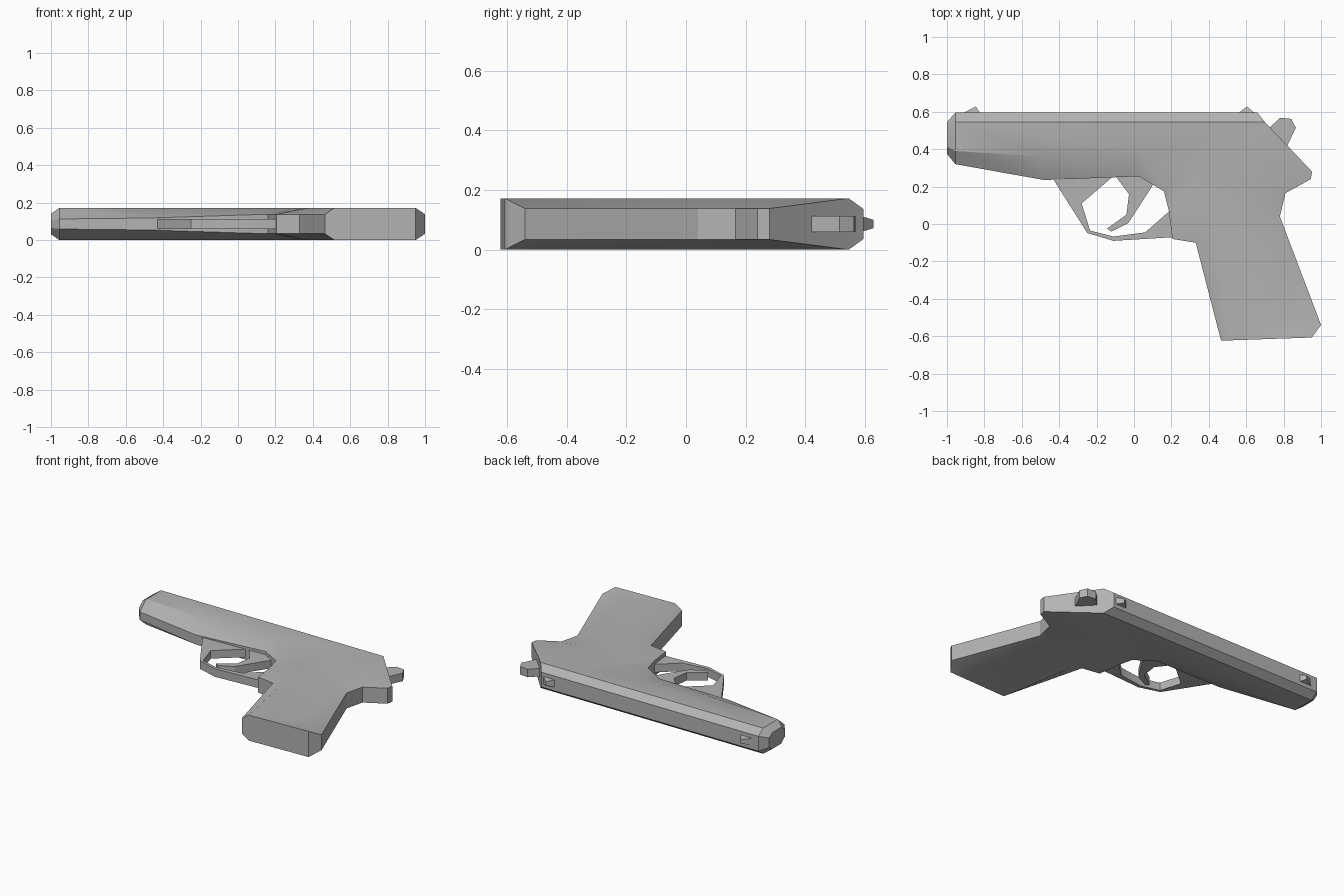
import bpy, bmesh

if "Cube" in bpy.data.objects:
    bpy.data.objects.remove(bpy.data.objects["Cube"], do_unlink=True)

MID = 0.086   # centre plane, also the full half thickness
CORE = 0.052  # half thickness along the outer rim
THIN = 0.027  # half thickness of guard, trigger and hammer

metal = bpy.data.materials.new("plain_grey")
metal.use_nodes = True
grey = (0.45, 0.45, 0.45, 1)
metal.diffuse_color = grey
metal.node_tree.nodes["Principled BSDF"].inputs["Base Color"].default_value = grey


class Builder:
    """Collects faces, sharing equal corners and skipping collapsed ones."""

    def __init__(self):
        self.bm, self.cache = bmesh.new(), {}

    def face(self, points):
        verts = []
        for p in points:
            key = tuple(round(v, 4) for v in p)
            if key not in self.cache:
                self.cache[key] = self.bm.verts.new(key)
            if self.cache[key] not in verts:
                verts.append(self.cache[key])
        if len(verts) > 2 and not self.bm.faces.get(verts):
            self.bm.faces.new(verts)

    def finish(self, name):
        bmesh.ops.recalc_face_normals(self.bm, faces=self.bm.faces[:])
        big = [f for f in self.bm.faces if len(f.verts) > 4]
        bmesh.ops.triangulate(self.bm, faces=big)
        mesh = bpy.data.meshes.new(name)
        self.bm.to_mesh(mesh)
        self.bm.free()
        mesh.materials.append(metal)
        obj = bpy.data.objects.new(name, mesh)
        bpy.context.collection.objects.link(obj)
        bpy.ops.object.select_all(action="DESELECT")
        obj.select_set(True)
        bpy.context.view_layer.objects.active = obj
        bpy.ops.object.shade_smooth_by_angle(angle=0.52)
        return obj


def plate(name, outline):
    """Upright-sided plate; each point is x, y and an optional half thickness."""
    b = Builder()
    pts = [(p[0], p[1], p[2] if len(p) > 2 else THIN) for p in outline]
    low = [(x, y, MID - w) for x, y, w in pts]
    high = [(x, y, MID + w) for x, y, w in pts]
    b.face(low)
    b.face(high)
    for i in range(len(pts)):
        j = (i + 1) % len(pts)
        b.face([low[i], low[j], high[j], high[i]])
    return b.finish(name)


# Slide, frame and grip: outer rim x, y, half thickness, then inner full-width x, y
rim = [
    (-.955, .595, .05, -.955, .545),
    (.66, .595, .05, .70, .545),
    (.70, .545, MID, .70, .545),
    (.952, .28, CORE, .70, .45),
    (.945, .24, CORE, .68, .35),
    (.81, .165, CORE, .63, .20),
    (.78, .04, CORE, .62, .04),
    (1.0, -.54, CORE, .80, -.50),
    (.95, -.607, MID, .95, -.607),
    (.515, -.622, MID, .515, -.622),
    (.465, -.622, CORE, .515, -.622),
    (.33, -.10, CORE, .42, -.10),
    (.205, -.08, CORE, .38, .10),
    (.187, .067, CORE, .35, .17),
    (.16, .175, CORE, .30, .28),
    (.025, .255, .048, .03, .38),
    (-.48, .235, .032, -.48, .36),
    (-.955, .32, THIN, -.955, .39),
]
body = Builder()
for side in (-1, 1):
    body.face([(r[3], r[4], MID + side * MID) for r in rim])
for i, a in enumerate(rim):
    c = rim[(i + 1) % len(rim)]
    body.face([(a[0], a[1], MID - a[2]), (c[0], c[1], MID - c[2]),
               (c[0], c[1], MID + c[2]), (a[0], a[1], MID + a[2])])
    for side in (-1, 1):
        body.face([(a[0], a[1], MID + side * a[2]), (c[0], c[1], MID + side * c[2]),
                   (c[3], c[4], MID + side * MID), (a[3], a[4], MID + side * MID)])
body.finish("slide_frame_and_grip")


# Muzzle: tapered eight-sided nose
def octagon(x, levels):
    return ([(x, y, MID + w) for y, w in levels]
            + [(x, y, MID - w) for y, w in reversed(levels)])


base = octagon(-.955, [(.595, .05), (.545, MID), (.39, MID), (.32, THIN)])
nose = octagon(-1, [(.545, .032), (.51, .055), (.415, .055), (.375, .02)])
muzzle = Builder()
muzzle.face(nose)
muzzle.face(base)
for i in range(8):
    j = (i + 1) % 8
    muzzle.face([base[i], base[j], nose[j], nose[i]])
muzzle.finish("muzzle")

# Trigger guard loop
plate("trigger_guard", [
    (-.445, .26), (-.25, -.048), (-.11, -.09), (.22, -.07), (.22, .09),
    (.187, .067), (.06, -.045), (-.11, -.067), (-.235, -.035),
    (-.28, .11), (-.10, .265)])

# Curved trigger
plate("trigger", [
    (-.11, .27), (-.027, .16), (-.04, .05), (-.145, -.025), (-.12, -.04),
    (-.03, .005), (.096, .20), (.12, .27)])

# Hammer
plate("hammer", [
    (.70, .49), (.78, .568), (.84, .562), (.865, .515), (.82, .42), (.76, .40)])

# Sights, tapering to the top
for name, back, tip, front in (("front_sight", -.92, -.845, -.82),
                               ("rear_sight", .555, .603, .65)):
    plate(name, [(back, .59, .025), (tip, .628, .014), (front, .59, .025)])
